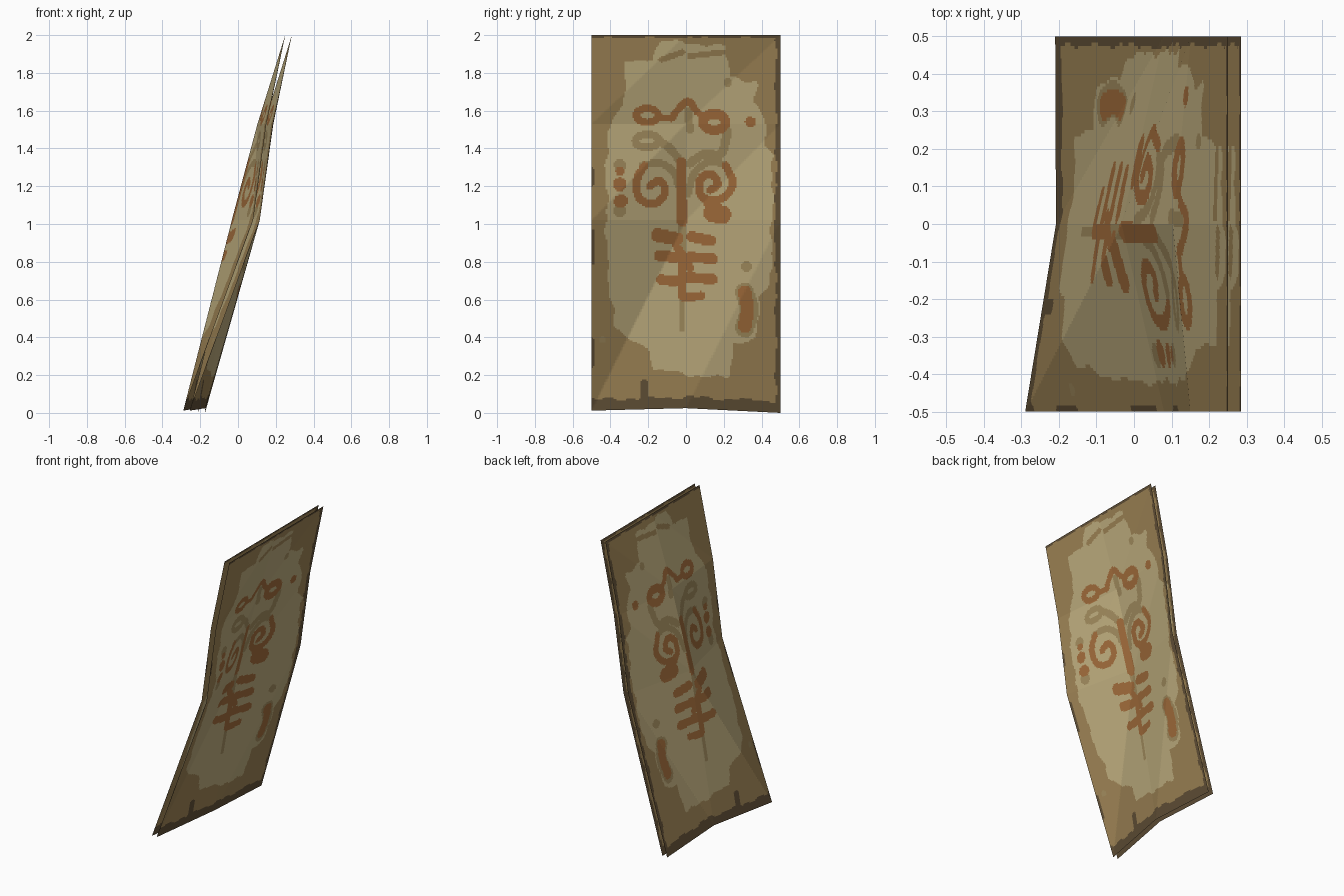
import bpy, math
from mathutils import Vector

if "Cube" in bpy.data.objects:
    bpy.data.objects.remove(bpy.data.objects["Cube"])


def material(name, rgb):
    m = bpy.data.materials.new(name)
    m.diffuse_color = (*rgb, 1)
    m.use_nodes = True
    m.node_tree.nodes["Principled BSDF"].inputs["Base Color"].default_value = m.diffuse_color
    return m


PARCHMENT, BORDER, EDGE, PAINT, FADED = range(5)
MATS = [material("parchment", (0.53, 0.43, 0.215)),
        material("tan_border", (0.35, 0.235, 0.093)),
        material("dark_edge", (0.125, 0.083, 0.039)),
        material("rust_paint", (0.37, 0.155, 0.045)),
        material("faded_paint", (0.37, 0.27, 0.115))]

# Folds of the cloth: x at y = -0.5, 0, 0.5 for each crease row (parameter 0..2)
ROWS = [0.0, 1.02, 1.53, 2.0]
FOLD_X = [(-0.29, -0.208, -0.21), (0.08, -0.033, 0.08),
          (0.15, 0.103, 0.152), (0.25, 0.25, 0.25)]
HEM_Z = (0.012, 0.025, 0.0)


def corner(c, r):
    return Vector((FOLD_X[r][c], -0.5 + 0.5 * c, HEM_Z[c] if r == 0 else ROWS[r]))


def cloth_point(y, v):
    c = 0 if y < 0 else 1
    r = 0 if v < ROWS[1] else 1 if v < ROWS[2] else 2
    s = (y + 0.5 - 0.5 * c) / 0.5
    t = (v - ROWS[r]) / (ROWS[r + 1] - ROWS[r])
    a, b, d = corner(c, r), corner(c + 1, r + 1), corner(c + 1, r)
    if t < s:
        return a + s * (d - a) + t * (b - d)
    d = corner(c, r + 1)
    return a + t * (d - a) + s * (b - d)


# Painted figure, in hundredths of a unit (y, z)
def smooth(pts):
    for _ in range(2):
        out = [pts[0]]
        for (a, b), (c, d) in zip(pts, pts[1:]):
            out += [(a * .75 + c * .25, b * .75 + d * .25),
                    (a * .25 + c * .75, b * .25 + d * .75)]
        pts = out + [pts[-1]]
    return pts


strokes = []


def stroke(color, r, *pts):
    pts = smooth(list(pts)) if len(pts) > 2 else list(pts)
    ys, zs = [p[0] for p in pts], [p[1] for p in pts]
    strokes.append((color, r, pts, (min(ys) - r, max(ys) + r, min(zs) - r, max(zs) + r)))


def dot(color, r, y, z):
    stroke(color, r, (y, z), (y + .1, z))


def loop(color, r, y, z, ry, rz):
    stroke(color, r, *[(y + ry * math.cos(i * math.pi / 6), z + rz * math.sin(i * math.pi / 6))
                       for i in range(13)])


# crown and upper loops
stroke(PAINT, 1.9, (-8, 156), (-3, 162), (1.5, 166), (5, 160), (9, 157))
loop(PAINT, 1.9, -20.5, 157.5, 6, 3.8)
stroke(PAINT, 1.8, (-14, 156), (-7, 156))
loop(FADED, 2, -20.5, 144, 6.5, 3.6)
stroke(FADED, 2.2, (-14, 144), (-8, 140), (-3, 133))
loop(PAINT, 2.6, 15, 154, 6, 4.5)
stroke(FADED, 2.4, (22, 149), (19, 135), (10, 138), (2, 132))
stroke(FADED, 2, (1, 160), (2, 150))
# stem
stroke(PAINT, 2.6, (-2.5, 133), (-2, 101))
stroke(FADED, 2, (-2, 101), (-2, 84))
stroke(PAINT, 1.8, (-2, 84), (-2, 60))
stroke(FADED, 1.5, (-2, 60), (-2, 43))
# spirals
stroke(FADED, 2, (-4, 120), (-6, 128), (-14, 133), (-23, 131))
stroke(PAINT, 2.1, (-22, 131), (-27, 123), (-25, 112), (-15, 110), (-10, 118), (-14, 124), (-19, 120))
stroke(FADED, 2, (1, 116), (4, 128), (13, 134), (21, 131))
stroke(PAINT, 2.1, (21, 131), (26, 121), (19, 112), (8, 113), (6, 123), (13, 128), (18, 121), (13, 118))
stroke(PAINT, 5, (14, 106), (19, 105))
stroke(PAINT, 2.4, (11, 112), (15, 108))
# ribs
for y0, z0, y1, z1, r in [(-15, 94, -5, 92, 3.6), (-14, 83, -4, 82, 3), (-13, 70, -4, 69, 2.8),
                          (3, 93, 13, 91, 3), (2, 82, 14, 81, 2.8), (1, 71, 14, 70, 2.8),
                          (-1, 60, 8, 61, 2.4), (-5, 88, 2, 76, 2.2)]:
    stroke(PAINT, r, (y0, z0), (y1, z1))
# spots at the sides
for color, r, y, z in [(FADED, 3.2, -35, 131), (PAINT, 2.2, -35, 128), (PAINT, 3.6, -35, 121),
                       (PAINT, 3.6, -34.5, 112), (FADED, 3.4, -35, 107), (PAINT, 2.8, 34, 154),
                       (FADED, 2.4, 22, 175), (FADED, 2.8, 32, 77), (FADED, 1.8, -44, 38)]:
    dot(color, r, y, z)
stroke(PAINT, 3.6, (31, 63), (33, 54), (31, 45))
stroke(FADED, 5, (31, 63), (34, 54), (31, 44))
# worn streaks near the top
stroke(BORDER, 1.6, (-13, 187), (-2, 191))
stroke(BORDER, 1.5, (2, 189), (20, 191))

# Outline of the pale middle
PALE = [(-42, 150), (-42, 80), (-39, 55), (-38, 44), (-28, 37), (-20, 34), (-18, 22), (0, 18),
        (22, 17), (26, 35), (37, 39), (39, 60), (45, 68), (46, 135), (41, 142), (43, 155),
        (36, 164), (37, 175), (24, 178), (21, 194), (-14, 197), (-17, 188), (-32, 185),
        (-33, 163), (-38, 155)]


def in_pale(y, z):
    inside = False
    for (a, b), (c, d) in zip(PALE, PALE[1:] + PALE[:1]):
        if (b > z) != (d > z) and y < a + (z - b) * (c - a) / (d - b):
            inside = not inside
    return inside


def near(y, z, pts, r):
    for (a, b), (c, d) in zip(pts, pts[1:]):
        u, w = c - a, d - b
        t = max(0, min(1, ((y - a) * u + (z - b) * w) / (u * u + w * w + 1e-9)))
        if (y - a - t * u) ** 2 + (z - b - t * w) ** 2 < r * r:
            return True
    return False


def color_at(y, z):
    wob = 0.7 * math.sin(z * .21) + 0.5 * math.sin(z * .53 + 1)
    wob2 = 0.7 * math.sin(y * .25) + 0.5 * math.sin(y * .61 + 1)
    # dark worn rim, a small tear stain and bites on the left edge
    if (y > 47.6 + wob * .6 or z < 6 + wob2 or z > 198.6 + wob2 * .4
            or near(y, z, [(-22, 4), (-22, 14)], 2) or near(y, z, [(50, 92), (50, 100)], 3.5)
            or any(near(y, z, [(-50, a), (-50, b)], 2) for a, b in [(25, 37), (80, 95), (122, 128)])):
        return EDGE
    hits = [c for c, r, pts, (a, b, d, e) in strokes
            if a < y < b and d < z < e and near(y, z, pts, r)]
    if hits:
        return PAINT if PAINT in hits else hits[0]
    return PARCHMENT if in_pale(y + wob, z + wob2) else BORDER


# Fine grid whose lines follow the creases
NY = 120
ys = [-0.5 + i / NY for i in range(NY + 1)]
vs = []
for lo, hi, n in zip(ROWS, ROWS[1:], (120, 60, 60)):
    vs += [lo + (hi - lo) * i / n for i in range(n)]
vs.append(2.0)
W = len(ys)
colors = [color_at(50 * (ys[i] + ys[i + 1]), 50 * (vs[j] + vs[j + 1]))
          for j in range(len(vs) - 1) for i in range(NY)]


def sheet(name, offset, flip):
    verts = [cloth_point(y, v) + Vector((offset, 0, 0)) for v in vs for y in ys]
    faces = []
    for j in range(len(vs) - 1):
        for i in range(NY):
            k = j * W + i
            f = (k, k + 1, k + W + 1, k + W)
            faces.append(f[::-1] if flip else f)
    mesh = bpy.data.meshes.new(name)
    mesh.from_pydata(verts, [], faces)
    for m in MATS:
        mesh.materials.append(m)
    mesh.polygons.foreach_set("material_index", colors)
    mesh.update()
    bpy.context.collection.objects.link(bpy.data.objects.new(name, mesh))


sheet("front_cloth", 0.035, False)
sheet("back_cloth", 0.0, True)
